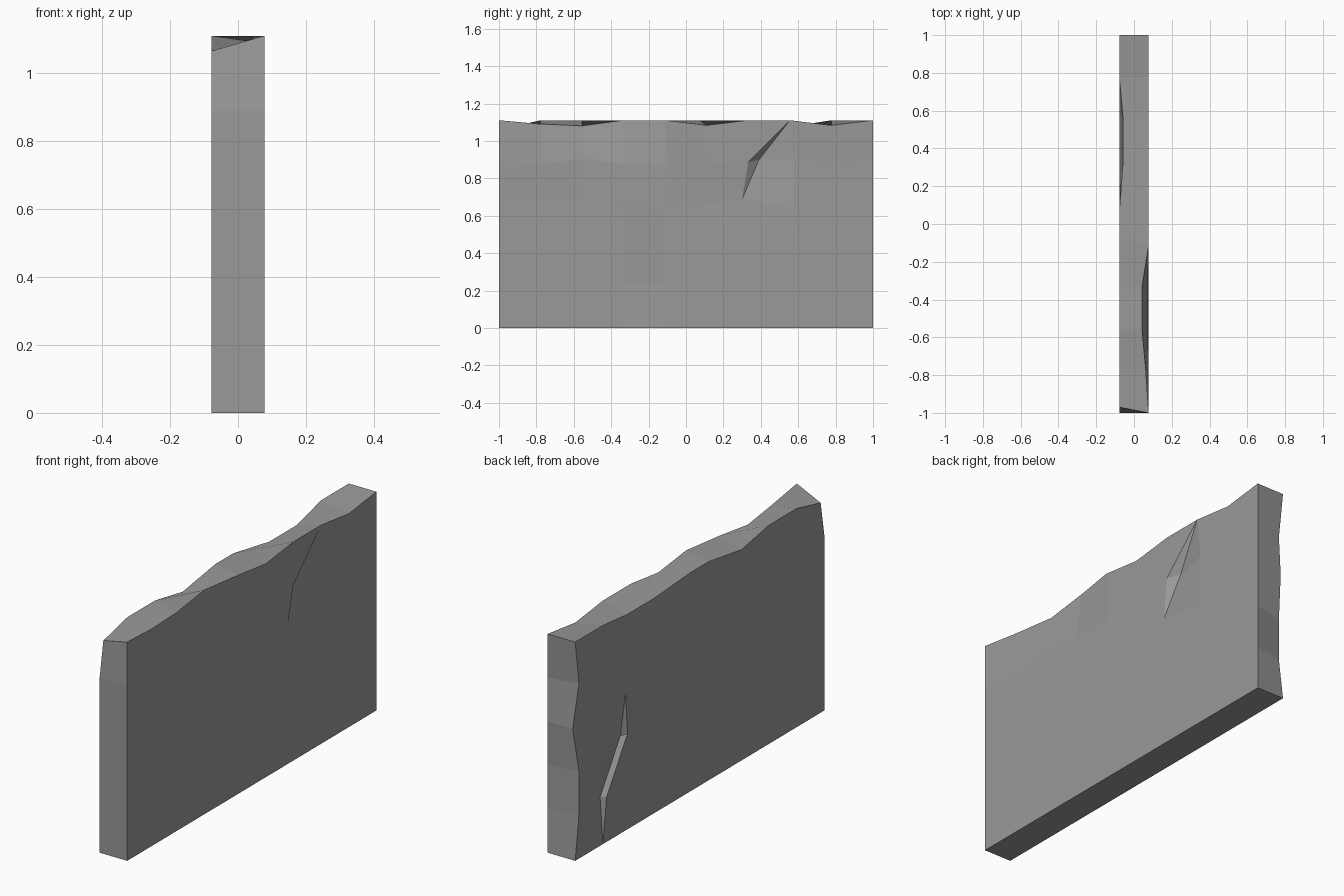
import bpy, bmesh, random

if "Cube" in bpy.data.objects:
    bpy.data.objects.remove(bpy.data.objects["Cube"])

random.seed(4)
COLS, ROWS = 9, 5
STEP = 2 / COLS
HALF = 0.0775

mat = bpy.data.materials.new("stone grey")
mat.diffuse_color = (0.32, 0.32, 0.32, 1)
mat.use_nodes = True
mat.node_tree.nodes["Principled BSDF"].inputs["Base Color"].default_value = mat.diffuse_color

bm = bmesh.new()

# Worn edges: (column, row) -> (x inward, y, z) offsets on each broad side
worn_right = {(1, 5): (.015, 0, -.02), (2, 5): (.035, 0, -.03), (3, 5): (.035, 0, 0),
              (5, 5): (0, 0, -.027), (8, 5): (0, 0, -.027),
              (6, 3): (.01, -.033, .023), (6, 4): (0, 0, 0), (2, 1): (0, 0, -.03)}
worn_left = {(0, 5): (0, .03, -.045), (3, 5): (0, 0, -.04), (4, 5): (0, .04, 0),
             (5, 5): (0, -.04, 0), (6, 5): (.02, 0, -.035), (7, 5): (.02, 0, -.035),
             (9, 4): (0, -.03, 0), (9, 3): (.014, 0, 0), (9, 2): (0, -.03, 0), (9, 1): (0, -.03, 0),
             (7, 3): (0, .04, .035), (7, 2): (0, .025, .04), (8, 1): (0, -.03, .006)}


def side(sign, worn, deep, split, rising):
    """One broad side: chipped grid with a crack whose +y lip is sunk."""
    grid = {}
    for k in range(COLS + 1):
        for r in range(ROWS + 1):
            inner = 0 < k < COLS and 0 < r < ROWS
            dx, dy, dz = (random.uniform(0, .005), random.uniform(-.025, .025),
                          random.uniform(-.025, .025)) if inner else (0, 0, 0)
            dx, dy, dz = worn.get((k, r), (dx, dy, dz))
            grid[k, r] = bm.verts.new((sign * (HALF - dx), -1 + k * STEP + dy, r * STEP + dz))
    sunk = {key: bm.verts.new((sign * x, y, z)) for key, (x, y, z) in deep.items()}

    def low(key):
        return sunk.get(key, grid[key])

    for i in range(COLS):
        for j in range(ROWS):
            ring = [(i, j), (i + 1, j), (i + 1, j + 1), (i, j + 1)]
            if (i, j) == split:
                # Cell crossed diagonally by the crack
                if rising:
                    near, far = [ring[0], ring[2], ring[3]], [ring[0], ring[1], ring[2]]
                else:
                    near, far = [ring[0], ring[1], ring[3]], [ring[1], ring[2], ring[3]]
                bm.faces.new([grid[c] for c in near])
                bm.faces.new([low(c) for c in far])
            else:
                bm.faces.new([low(c) if i >= c[0] else grid[c] for c in ring])
    return grid, low


def crack_wall(grid, low, path):
    for a, b in zip(path, path[1:]):
        ring = []
        for v in (grid[a], grid[b], low(b), low(a)):
            if v not in ring:
                ring.append(v)
        bm.faces.new(ring)


# Broad sides with their cracks
right, low_r = side(1, worn_right, {(6, 4): (.04, .39, .90)}, (6, 4), True)
crack_wall(right, low_r, [(7, 5), (6, 4), (6, 3)])
left, low_l = side(-1, worn_left, {(7, 2): (HALF - .04, .58, .465), (8, 1): (HALF - .04, .743, .215)},
                   (7, 1), False)
crack_wall(left, low_l, [(7, 3), (7, 2), (8, 1), (8, 0)])

# Top, ends and base join the two sides
rim = [(k, 0) for k in range(COLS)] + [(COLS, r) for r in range(ROWS)]
rim += [(k, ROWS) for k in range(COLS, 0, -1)] + [(0, r) for r in range(ROWS, 0, -1)]
for a, b in zip(rim, rim[1:] + rim[:1]):
    bm.faces.new((right[a], right[b], left[b], left[a]))

bmesh.ops.recalc_face_normals(bm, faces=bm.faces)
mesh = bpy.data.meshes.new("cracked_wall")
bm.to_mesh(mesh)
bm.free()
mesh.materials.append(mat)
wall = bpy.data.objects.new("cracked_wall", mesh)
bpy.context.collection.objects.link(wall)
